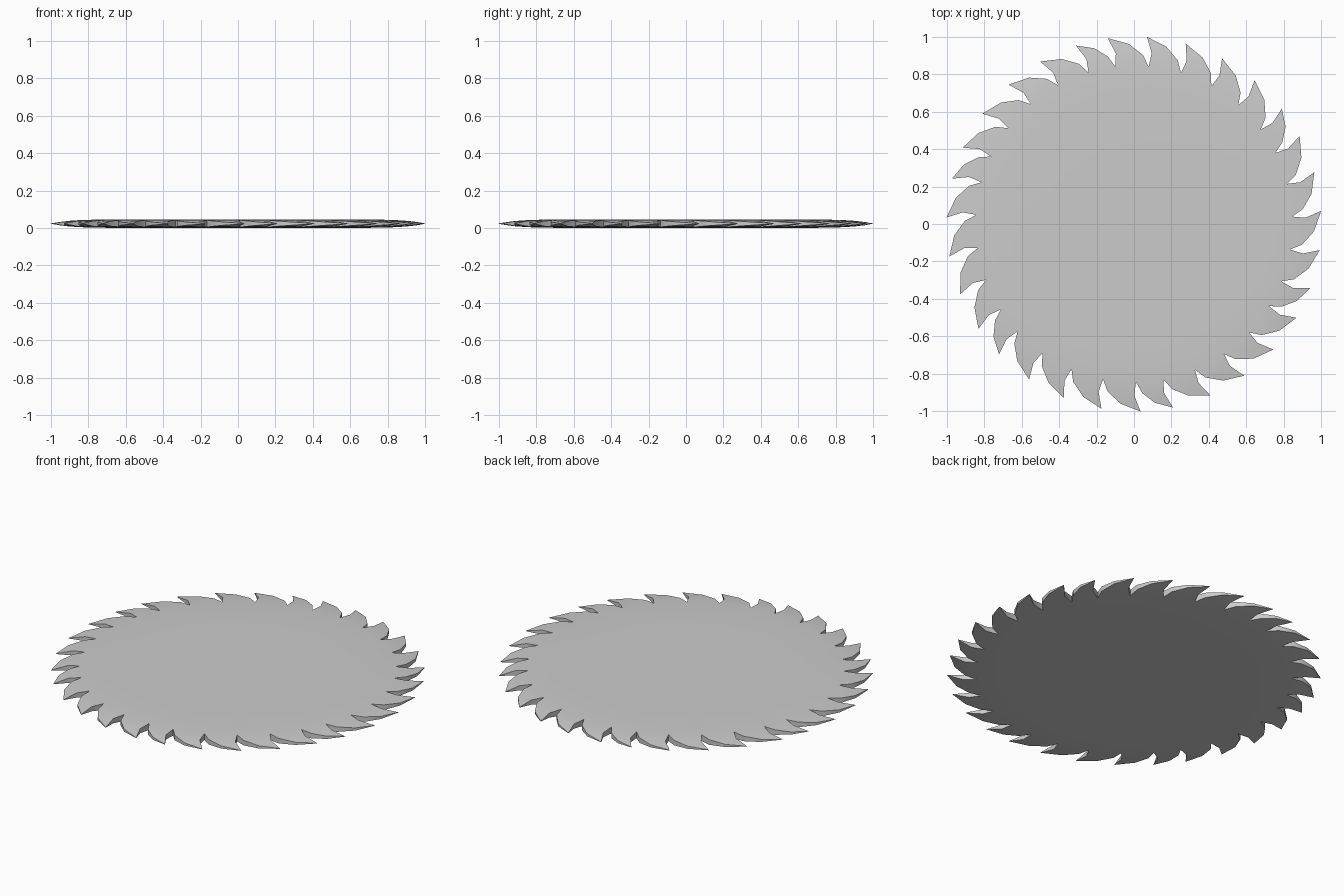
import bpy, bmesh
from math import cos, sin, radians

if "Cube" in bpy.data.objects:
    bpy.data.objects.remove(bpy.data.objects["Cube"])

MID, HALF, ROOT = 0.023, 0.022, 0.845


def half_thickness(r):
    # nearly flat body that thins quickly toward the tooth tips
    return max(HALF * (1 - min(r, 1) ** 10), 0) + 0.001


bm = bmesh.new()


def pair(r, deg):
    # matching top and bottom vertices
    x, y, h = r * cos(radians(deg)), r * sin(radians(deg)), half_thickness(r)
    return bm.verts.new((x, y, MID + h)), bm.verts.new((x, y, MID - h))


def caps(pairs):
    # clockwise loop: one face above and one below
    bm.faces.new([p[0] for p in reversed(pairs)])
    bm.faces.new([p[1] for p in pairs])


# Clockwise tooth pitches: every fifth gap is narrower
pitches = [12, 12, 12, 12, 10] * 6 + [12]
angles, a = [], 86.0
for p in pitches:
    angles.append(a)
    a -= p
n = len(pitches)
rings = [[pair(r, t - 1.3) for t in angles] for r in (ROOT, 0.75, 0.6, 0.3)]
center = pair(0, 0)

# Hooked teeth: root, undercut front, tip, curved back, next root
for i, (t, p) in enumerate(zip(angles, pitches)):
    j = (i + 1) % n
    profile = [rings[0][i],
               pair(0.917, t - 1.9),
               pair(1.003, t),
               pair(0.963, t - 0.53 * p),
               pair(0.905, t - 0.92 * p),
               rings[0][j]]
    caps(profile)
    for u, v in zip(profile, profile[1:]):
        bm.faces.new((u[0], v[0], v[1], u[1]))
    # disc body
    for outer, inner in zip(rings, rings[1:]):
        caps([outer[i], outer[j], inner[j], inner[i]])
    caps([rings[-1][i], rings[-1][j], center])

# Split the tooth caps so the thin tips stay clean
bmesh.ops.triangulate(bm, faces=[f for f in bm.faces if len(f.verts) > 4])
bmesh.ops.recalc_face_normals(bm, faces=bm.faces)

mesh = bpy.data.meshes.new("saw_blade")
bm.to_mesh(mesh)
bm.free()
blade = bpy.data.objects.new("saw_blade", mesh)
bpy.context.collection.objects.link(blade)
bpy.context.view_layer.objects.active = blade
blade.select_set(True)
bpy.ops.object.shade_smooth_by_angle(angle=radians(30))
